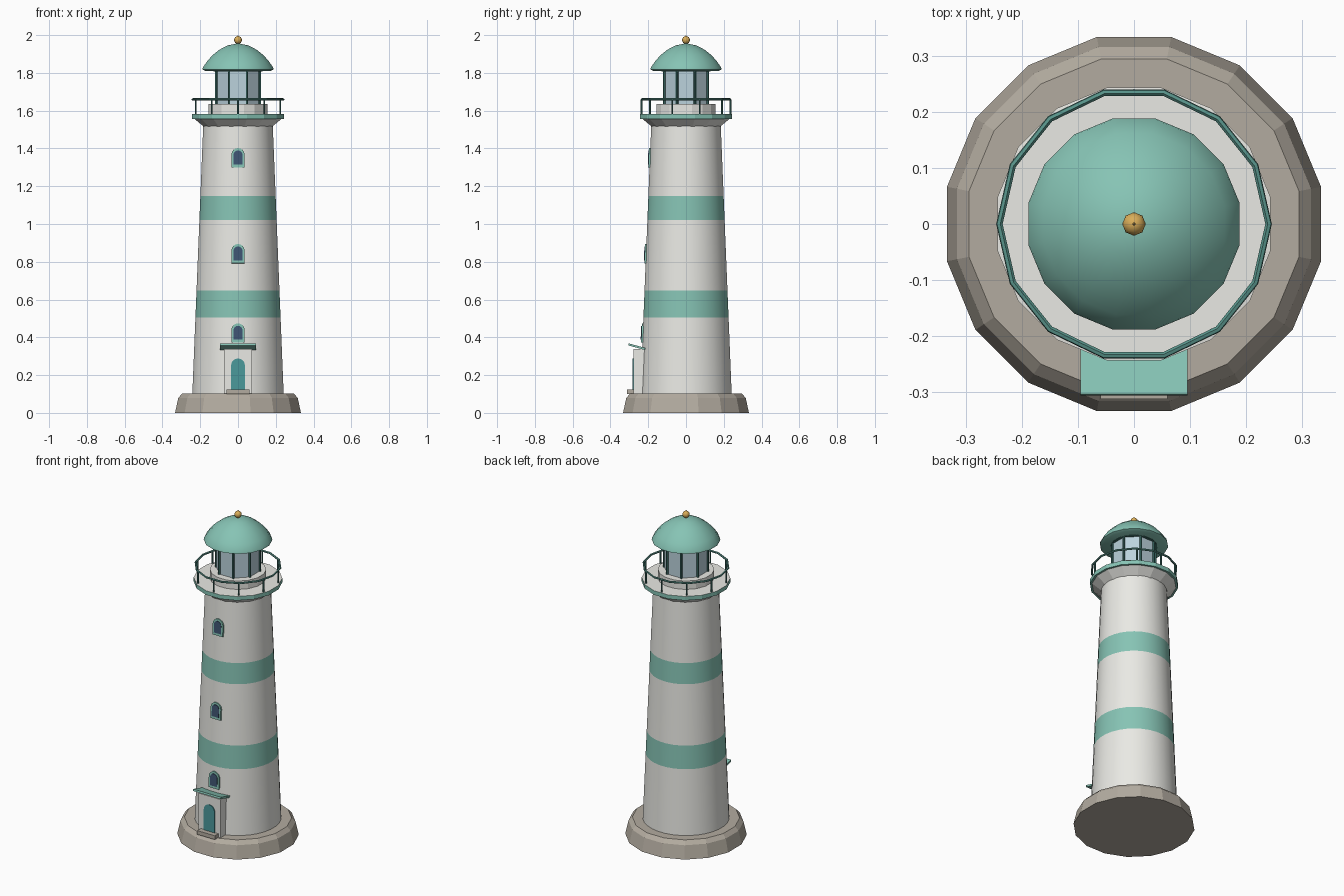
import bpy, bmesh
from math import pi, cos, sin, radians, atan2
from mathutils import Matrix, Vector

if "Cube" in bpy.data.objects:
    bpy.data.objects.remove(bpy.data.objects["Cube"])


def mat(name, r, g, b):
    m = bpy.data.materials.new(name)
    m.diffuse_color = (r, g, b, 1)
    m.use_nodes = True
    m.node_tree.nodes["Principled BSDF"].inputs["Base Color"].default_value = m.diffuse_color
    return m


WHITE = mat("white_plaster", 0.82, 0.82, 0.78)
GREEN = mat("mint_green", 0.24, 0.55, 0.46)
DARK = mat("dark_green", 0.05, 0.17, 0.15)
RAIL = mat("rail_green", 0.10, 0.30, 0.26)
STONE = mat("stone", 0.45, 0.41, 0.35)
GLASS = mat("glass", 0.50, 0.65, 0.72)
PANE = mat("window_pane", 0.05, 0.09, 0.17)
TEAL = mat("door_teal", 0.07, 0.32, 0.33)
GOLD = mat("gold", 0.70, 0.42, 0.10)


def finish(name, bm, mats, smooth=None):
    bmesh.ops.recalc_face_normals(bm, faces=bm.faces)
    me = bpy.data.meshes.new(name)
    bm.to_mesh(me)
    bm.free()
    for m in mats:
        me.materials.append(m)
    ob = bpy.data.objects.new(name, me)
    bpy.context.collection.objects.link(ob)
    if smooth:
        bpy.context.view_layer.objects.active = ob
        ob.select_set(True)
        bpy.ops.object.shade_smooth_by_angle(angle=radians(smooth))
        ob.select_set(False)
    return ob


def lathe(name, profile, n, mats, bands=None, smooth=None, caps=True):
    """Revolve (r, z) points with n sides, flats facing the axes."""
    bm = bmesh.new()
    rings = []
    for r, z in profile:
        if r == 0:
            rings.append([bm.verts.new((0, 0, z))] * n)
        else:
            rings.append([bm.verts.new((r * cos(2 * pi * (i + .5) / n),
                                        r * sin(2 * pi * (i + .5) / n), z)) for i in range(n)])
    for k, (a, b) in enumerate(zip(rings, rings[1:])):
        for i in range(n):
            j = (i + 1) % n
            f = bm.faces.new(dict.fromkeys((a[i], a[j], b[j], b[i])))
            f.material_index = bands[k] if bands else 0
    if caps:
        for ring, (r, z) in ((rings[0], profile[0]), (rings[-1], profile[-1])):
            if r:
                bm.faces.new(ring)
    return finish(name, bm, mats, smooth)


def box(name, lo, hi, m, rot=0):
    bm = bmesh.new()
    lo, hi = Vector(lo), Vector(hi)
    bmesh.ops.create_cube(bm, size=1, matrix=Matrix.Translation((lo + hi) / 2)
                          @ Matrix.Rotation(rot, 4, 'X') @ Matrix.Diagonal((*(hi - lo), 1)))
    return finish(name, bm, [m])


def arch(name, w, h, y0, y1, m, place, n=8):
    """Round-topped panel: half width w, height h, extruded from y0 to y1."""
    pts = [(-w, 0), (w, 0)] + [(w * cos(pi * i / n), h - w + w * sin(pi * i / n)) for i in range(n + 1)]
    bm = bmesh.new()
    front = bm.faces.new([bm.verts.new((x, y0, z)) for x, z in pts])
    ext = bmesh.ops.extrude_face_region(bm, geom=[front])
    bmesh.ops.translate(bm, vec=(0, y1 - y0, 0), verts=[v for v in ext["geom"] if isinstance(v, bmesh.types.BMVert)])
    bm.transform(place)
    return finish(name, bm, [m])


def rods(name, segments, radius, m, n=6):
    bm = bmesh.new()
    for a, b in segments:
        a, b = Vector(a), Vector(b)
        d = b - a
        bmesh.ops.create_cone(bm, segments=n, radius1=radius, radius2=radius, depth=d.length, cap_ends=True,
                              matrix=Matrix.Translation((a + b) / 2) @ d.to_track_quat('Z', 'Y').to_matrix().to_4x4())
    return finish(name, bm, [m])


def circle(r, z, n, start=0.0):
    return [(r * cos(start + 2 * pi * i / n), r * sin(start + 2 * pi * i / n), z) for i in range(n)]


# Stone plinth
lathe("stone_base", [(.34, 0), (.322, .08), (.30, .103), (.2, .103)], 16, [STONE])

# Tapered tower with two coloured bands
R0, R1, Z0, Z1 = .243, .185, .10, 1.52


def tower_r(z):
    return R0 + (R1 - R0) * (z - Z0) / (Z1 - Z0)


lathe("tower", [(tower_r(z), z) for z in (Z0, .505, .648, 1.02, 1.148, Z1)], 32,
      [WHITE, GREEN], [0, 1, 0, 1, 0], smooth=30)

# Gallery: flared support, green edge, pale floor
lathe("gallery", [(.18, 1.512), (.236, 1.557), (.248, 1.557), (.248, 1.582), (.24, 1.583), (.10, 1.583)],
      16, [WHITE, GREEN], [0, 1, 1, 0, 0])

# Railing: 14-sided handrail on 10 posts
ring = circle(.24, 1.662, 14)
bm = bmesh.new()
loops = [[bm.verts.new(p) for p in circle(.24 + .006 * cos(a), 1.66 + .006 * sin(a), 14)]
         for a in (pi / 4 + i * pi / 3 for i in range(6))]
for k in range(6):
    a, b = loops[k], loops[(k + 1) % 6]
    for i in range(14):
        bm.faces.new((a[i], a[(i + 1) % 14], b[(i + 1) % 14], b[i]))
finish("handrail", bm, [RAIL])
rods("railing_posts", [((x, y, 1.58), (x, y, 1.66)) for x, y, _ in circle(.236, 0, 10, pi / 2)], .005, DARK)

# Lantern room
lathe("lantern_base", [(.158, 1.58), (.158, 1.635), (.10, 1.635)], 16, [WHITE])
lathe("lantern_glass", [(.123, 1.63), (.123, 1.82)], 8, [GLASS])
rods("lantern_mullions", [((x, y, 1.63), (x, y, 1.82)) for x, y, _ in circle(.124, 0, 8, pi / 8)], .007, DARK)
lathe("lantern_top_ring", [(.132, 1.808), (.132, 1.825)], 16, [DARK])

# Domed roof and finial
lathe("roof", [(.175, 1.81), (.192, 1.818), (.19, 1.828), (.165, 1.864), (.135, 1.896), (.10, 1.923),
               (.057, 1.945), (0, 1.957)], 16, [GREEN], smooth=35)
bm = bmesh.new()
bmesh.ops.create_uvsphere(bm, u_segments=8, v_segments=8, radius=.021, matrix=Matrix.Translation((0, 0, 1.974)))
bmesh.ops.create_cone(bm, segments=8, radius1=.004, radius2=.001, depth=.01, cap_ends=True,
                      matrix=Matrix.Translation((0, 0, 1.995)))
finish("finial", bm, [GOLD], smooth=60)

# Arched windows leaning with the wall
lean = Matrix.Rotation(-atan2(R0 - R1, Z1 - Z0), 4, 'X')
for i, z in enumerate((.372, .792, 1.300)):
    place = Matrix.Translation((0, -tower_r(z), z)) @ lean
    arch(f"window_frame_{i + 1}", .035, .102, -.006, .02, GREEN, place)
    arch(f"window_pane_{i + 1}", .024, .074, -.009, .02, PANE, place @ Matrix.Translation((0, 0, .015)))

# Entrance porch: walls, door, step and tilted canopy
box("porch", (-.075, -.277, .103), (.075, -.20, .338), WHITE)
arch("door", .037, .168, -.282, -.26, TEAL, Matrix.Translation((0, 0, .12)))
box("door_step", (-.06, -.312, .10), (.06, -.26, .124), STONE)
box("canopy", (-.095, -.306, .345), (.095, -.215, .356), GREEN, rot=-.27)
